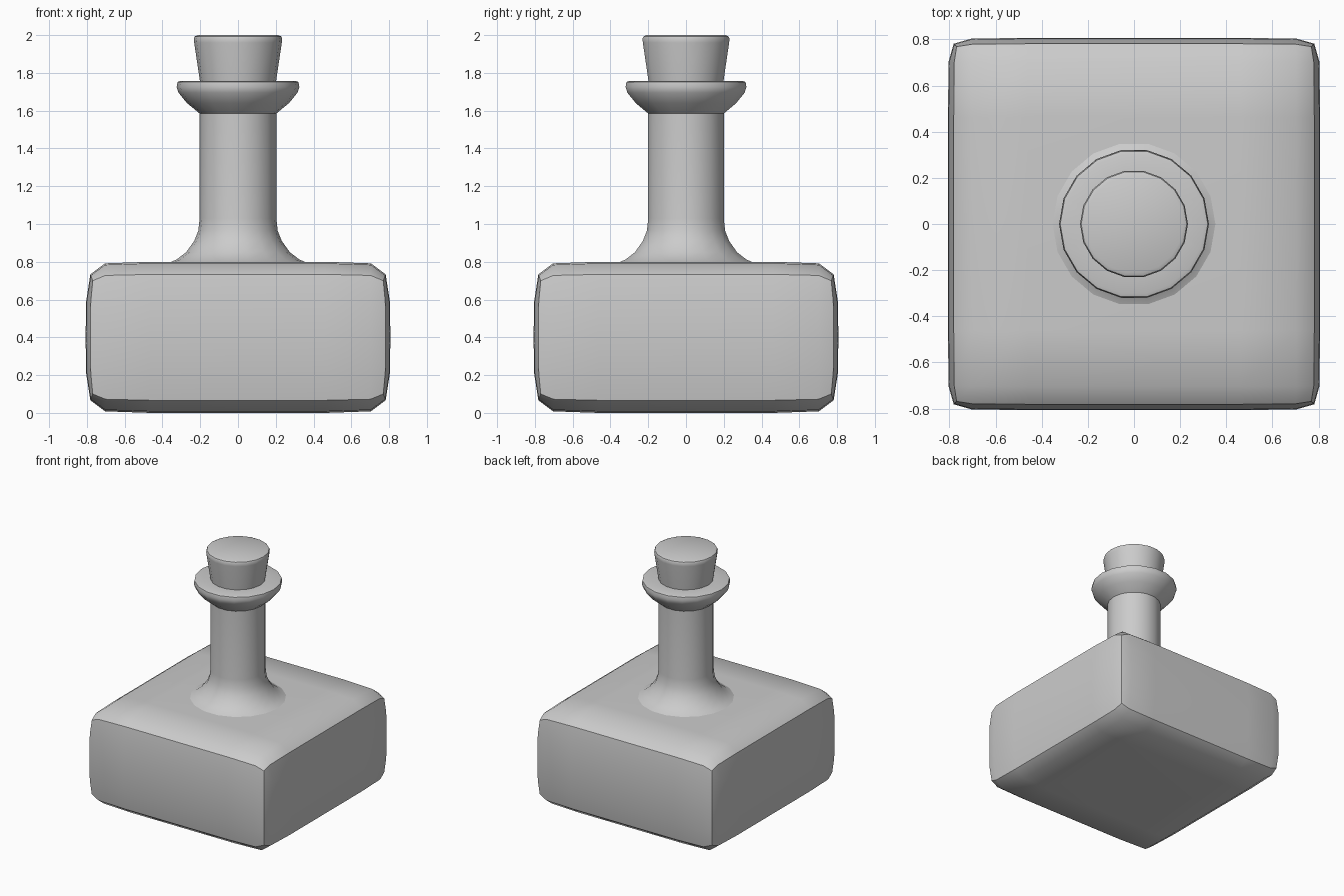
import bpy, bmesh
from math import radians, tau
from mathutils import Vector

if "Cube" in bpy.data.objects:
    bpy.data.objects.remove(bpy.data.objects["Cube"])

SIDES = 18


def finish(bm, name, angle=40):
    bmesh.ops.recalc_face_normals(bm, faces=bm.faces[:])
    mesh = bpy.data.meshes.new(name)
    bm.to_mesh(mesh)
    bm.free()
    obj = bpy.data.objects.new(name, mesh)
    bpy.context.collection.objects.link(obj)
    bpy.ops.object.select_all(action='DESELECT')
    obj.select_set(True)
    bpy.context.view_layer.objects.active = obj
    bpy.ops.object.shade_smooth_by_angle(angle=radians(angle))
    return obj


def lathe(name, profile):
    """Revolve (radius, height) points around z; first vertex lies on +x."""
    bm = bmesh.new()
    verts = [bm.verts.new((r, 0, z)) for r, z in profile]
    edges = [bm.edges.new(pair) for pair in zip(verts, verts[1:])]
    bmesh.ops.spin(bm, geom=verts + edges, cent=(0, 0, 0), axis=(0, 0, 1),
                   angle=tau, steps=SIDES, use_duplicate=False)
    bmesh.ops.remove_doubles(bm, verts=bm.verts[:], dist=0.0005)
    return finish(bm, name)


# Square body: box with support loops, softened by one subdivision
HALF, LOOP, HEIGHT = 0.807, 0.655, 0.8
bm = bmesh.new()
bmesh.ops.create_cube(bm, size=1)
bmesh.ops.scale(bm, vec=(2 * HALF, 2 * HALF, HEIGHT), verts=bm.verts[:])
bmesh.ops.translate(bm, vec=(0, 0, HEIGHT / 2), verts=bm.verts[:])
cuts = [((s * LOOP, 0, 0), (1, 0, 0)) for s in (-1, 1)]
cuts += [((0, s * LOOP, 0), (0, 1, 0)) for s in (-1, 1)]
cuts += [((0, 0, HEIGHT / 2), (0, 0, 1))]
for point, normal in cuts:
    bmesh.ops.bisect_plane(bm, geom=bm.verts[:] + bm.edges[:] + bm.faces[:],
                           plane_co=Vector(point), plane_no=Vector(normal))
body = finish(bm, "bottle_body")
soften = body.modifiers.new("soften", 'SUBSURF')
soften.levels = soften.render_levels = 1

# Neck with flared base and rolled lip
lathe("bottle_neck", [
    (0.36, 0.797), (0.325, 0.812), (0.275, 0.85), (0.232, 0.91),
    (0.21, 0.965), (0.203, 1.03), (0.203, 1.585), (0.27, 1.64),
    (0.315, 1.695), (0.325, 1.725), (0.32, 1.752), (0.305, 1.757),
    (0.19, 1.757)])

# Tapered cork stopper
lathe("cork", [
    (0, 1.74), (0.199, 1.74), (0.232, 1.96), (0.234, 1.98),
    (0.229, 1.993), (0.213, 2.0), (0, 2.0)])
